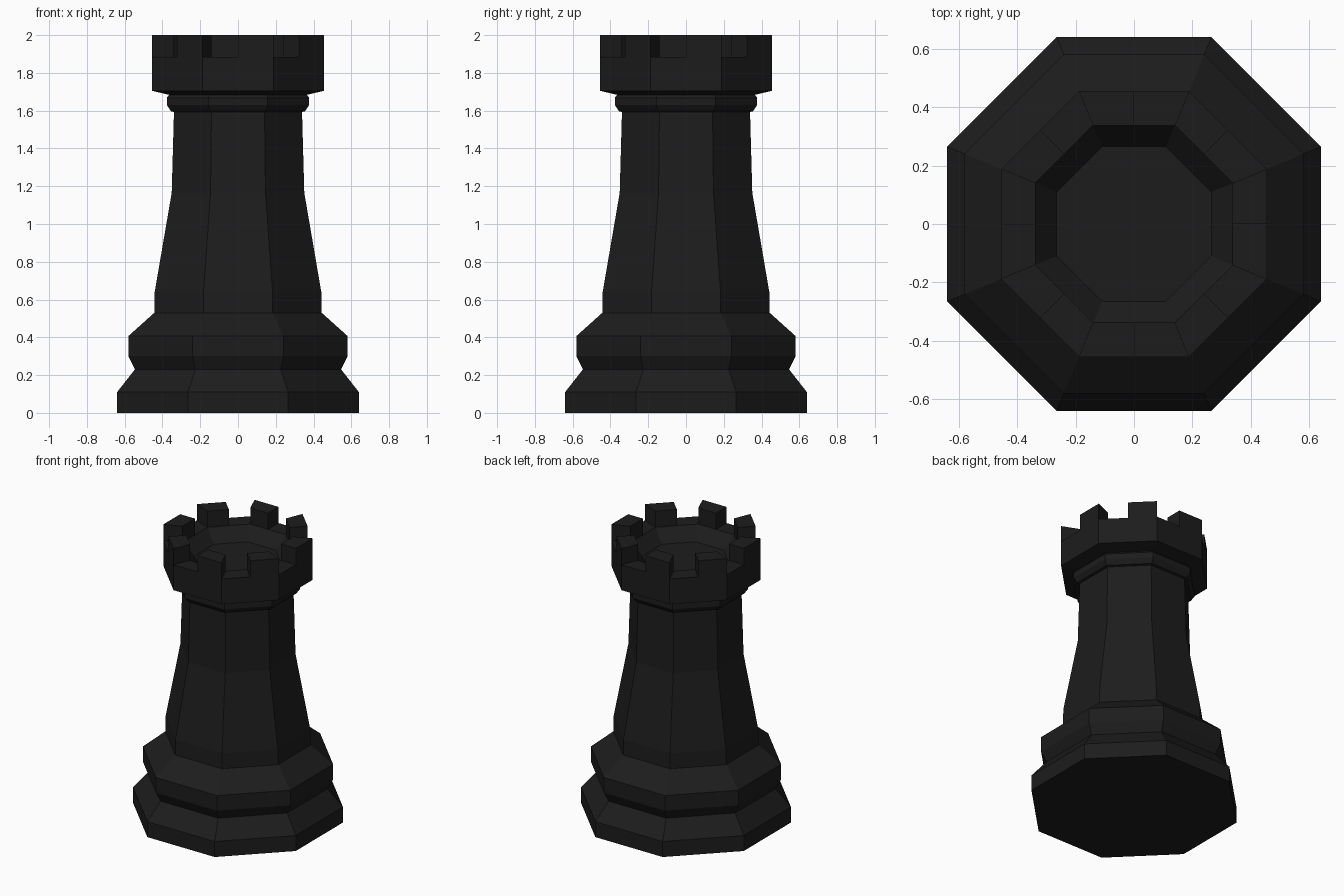
import bpy, bmesh
from math import pi, cos, sin

if "Cube" in bpy.data.objects:
    bpy.data.objects.remove(bpy.data.objects["Cube"])

SIDES = 8
black = bpy.data.materials.new("black")
black.diffuse_color = (0.012, 0.012, 0.012, 1)
black.use_nodes = True
black.node_tree.nodes["Principled BSDF"].inputs["Base Color"].default_value = black.diffuse_color


def corner(i, apothem, z):
    """Octagon corner; flat sides face the axes."""
    r = apothem / cos(pi / SIDES)
    a = (2 * i - 1) * pi / SIDES
    return (r * cos(a), r * sin(a), z)


def finish(name, bm):
    bmesh.ops.recalc_face_normals(bm, faces=bm.faces[:])
    mesh = bpy.data.meshes.new(name)
    bm.to_mesh(mesh)
    bm.free()
    mesh.materials.append(black)
    ob = bpy.data.objects.new(name, mesh)
    bpy.context.collection.objects.link(ob)


def turned(name, profile):
    """Octagonal solid from (apothem, z) profile points, capped at both ends."""
    bm = bmesh.new()
    rings = [[bm.verts.new(corner(i, a, z)) for i in range(SIDES)] for a, z in profile]
    for lo, hi in zip(rings, rings[1:]):
        for i in range(SIDES):
            j = (i + 1) % SIDES
            bm.faces.new((lo[i], lo[j], hi[j], hi[i]))
    bm.faces.new(rings[0][::-1])
    bm.faces.new(rings[-1])
    finish(name, bm)


# Parapet dimensions
OUT, INN, RIM, TOP = 0.455, 0.338, 1.885, 2.0

# Whole tower: stepped base, tapered shaft, collar, head with sunken bowl
turned("tower_body", [
    (0.64, 0), (0.64, 0.11), (0.546, 0.23), (0.58, 0.30), (0.58, 0.407),
    (0.443, 0.53), (0.441, 0.64), (0.351, 1.165), (0.339, 1.593),
    (0.355, 1.597), (0.377, 1.63), (0.377, 1.668), (0.365, 1.684),
    (OUT, 1.705), (OUT, RIM), (INN, RIM), (0.265, 1.795)])

# Battlements: one block on the second half of every side
bm = bmesh.new()
for i in range(SIDES):
    loops = []
    for z in (RIM, TOP):
        loop = []
        for ap in (OUT, INN):
            p, q = corner(i, ap, z), corner(i + 1, ap, z)
            mid = tuple((a + b) / 2 for a, b in zip(p, q))
            loop += [mid, q] if ap == OUT else [q, mid]
        loops.append([bm.verts.new(v) for v in loop])
    lo, hi = loops
    bm.faces.new(hi)
    for k in range(4):
        n = (k + 1) % 4
        bm.faces.new((lo[k], lo[n], hi[n], hi[k]))
    bm.faces.new(lo[::-1])
finish("battlements", bm)
